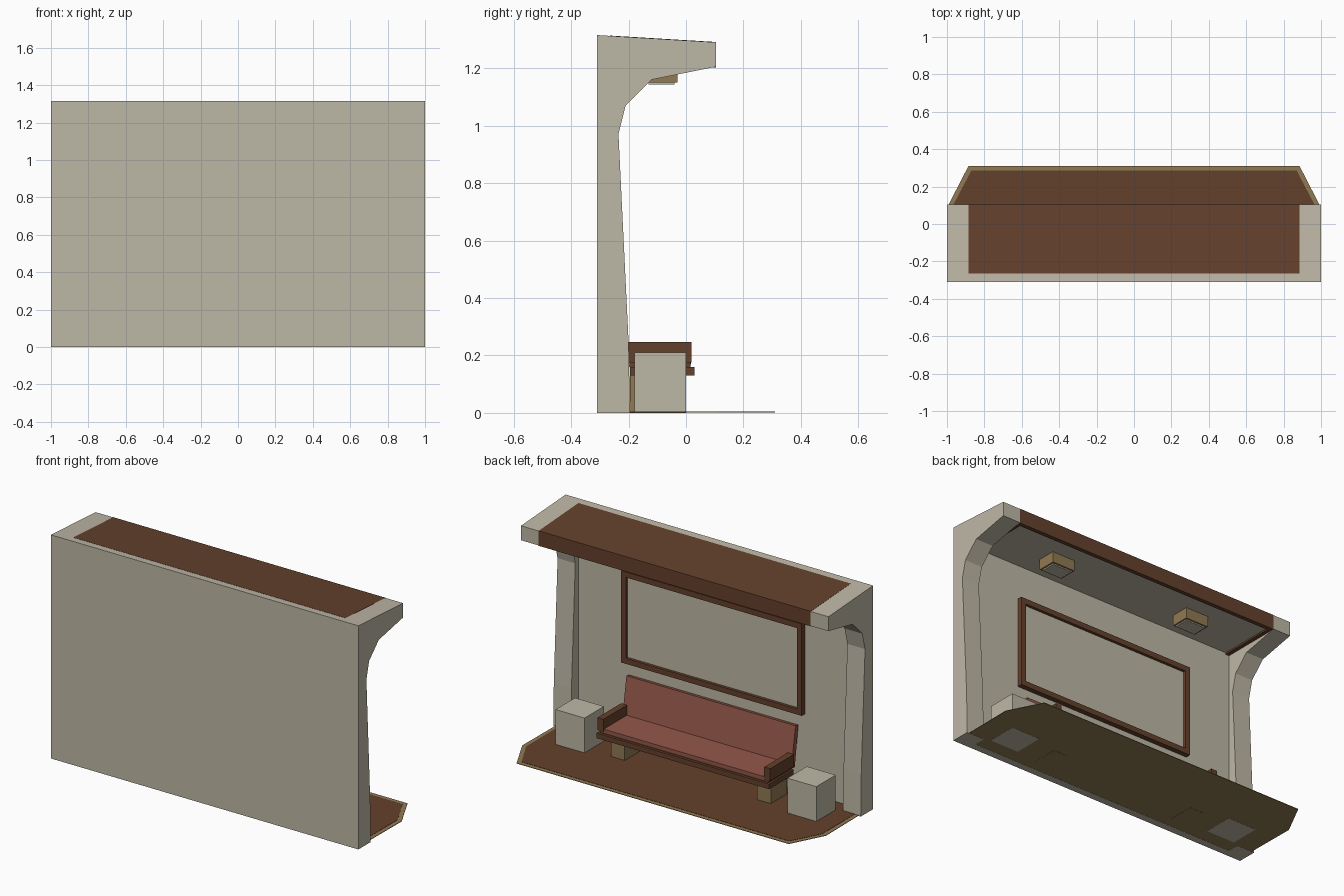
import bpy, bmesh
from mathutils import Vector

if "Cube" in bpy.data.objects:
    bpy.data.objects.remove(bpy.data.objects["Cube"])


def srgb(r, g, b):
    lin = lambda c: c / 12.92 if c <= 0.04045 else ((c + 0.055) / 1.055) ** 2.4
    return tuple(lin(v / 255) for v in (r, g, b)) + (1.0,)


def material(name, *rgb):
    m = bpy.data.materials.new(name)
    m.diffuse_color = srgb(*rgb)
    m.use_nodes = True
    m.node_tree.nodes["Principled BSDF"].inputs["Base Color"].default_value = m.diffuse_color
    return m


PALE = material("pale_plaster", 190, 184, 166)
BROWN = material("brown_wood", 100, 65, 44)
TAN = material("tan_trim", 144, 122, 83)
PINK = material("dusty_red_cushion", 148, 87, 74)


def prism(name, pts, offset, mat):
    """Closed solid from a polygon of 3D points swept along an offset."""
    bm = bmesh.new()
    face = bm.faces.new([bm.verts.new(p) for p in pts])
    ext = bmesh.ops.extrude_face_region(bm, geom=[face])
    moved = [g for g in ext["geom"] if isinstance(g, bmesh.types.BMVert)]
    bmesh.ops.translate(bm, verts=moved, vec=Vector(offset))
    bmesh.ops.recalc_face_normals(bm, faces=bm.faces)
    me = bpy.data.meshes.new(name)
    bm.to_mesh(me)
    bm.free()
    me.materials.append(mat)
    ob = bpy.data.objects.new(name, me)
    bpy.context.collection.objects.link(ob)
    return ob


def side_profile(name, yz, x0, x1, mat):
    return prism(name, [(x0, y, z) for y, z in yz], (x1 - x0, 0, 0), mat)


def box(name, x0, x1, y0, y1, z0, z1, mat):
    return side_profile(name, [(y0, z0), (y1, z0), (y1, z1), (y0, z1)], x0, x1, mat)


def slab(name, half, z0, z1, mat):
    """Flat plate from the right half of a plan outline, mirrored in x."""
    outline = half + [(-x, y) for x, y in reversed(half)]
    return prism(name, [(x, y, z0) for x, y in outline], (0, 0, z1 - z0), mat)


def pair(name, x0, x1, *rest):
    box("right_" + name, x0, x1, *rest)
    box("left_" + name, -x1, -x0, *rest)


# Side columns with curved roof brackets
INNER = 0.885
bracket = [(-0.31, 0), (-0.31, 1.315), (0.105, 1.29), (0.105, 1.205), (-0.12, 1.16),
           (-0.21, 1.07), (-0.235, 0.97), (-0.20, 0.25), (-0.195, 0)]
side_profile("right_column", bracket, INNER, 1.0, PALE)
side_profile("left_column", bracket, -1.0, -INNER, PALE)

# Rear wall between the columns
side_profile("wall", [(-0.31, 0), (-0.31, 1.315), (-0.265, 1.3123), (-0.265, 0)],
             -INNER, INNER, PALE)

# Roof slab, its lower lip and the ceiling panel
side_profile("roof", [(-0.265, 1.225), (-0.265, 1.3133), (0.105, 1.291), (0.105, 1.225)],
             -INNER, INNER, BROWN)
box("roof_front_lip", -INNER, INNER, 0.08, 0.105, 1.203, 1.225, BROWN)
pair("roof_side_lip", 0.862, INNER, -0.265, 0.08, 1.203, 1.225, BROWN)
box("ceiling", -0.862, 0.862, -0.265, 0.08, 1.213, 1.225, PALE)

# Ceiling lamps: tan housing with a pale pane below
pair("lamp_housing", 0.39, 0.54, -0.14, -0.03, 1.15, 1.213, TAN)
pair("lamp_pane", 0.40, 0.53, -0.13, -0.04, 1.143, 1.15, PALE)

# Floor with a tan edge and brown surface
slab("floor_edge", [(INNER, -0.265), (INNER, -0.197), (0.985, -0.197), (0.988, 0.11),
                    (0.885, 0.31)], 0.001, 0.004, TAN)
slab("floor_surface", [(INNER, -0.265), (INNER, -0.197), (0.962, -0.197), (0.962, 0.11),
                       (0.87, 0.285)], 0.003, 0.0055, BROWN)

# Framed board on the wall
box("board_frame_top", -0.588, 0.588, -0.265, -0.235, 0.975, 1.007, BROWN)
box("board_frame_bottom", -0.588, 0.588, -0.265, -0.235, 0.467, 0.499, BROWN)
pair("board_frame_side", 0.556, 0.588, -0.265, -0.235, 0.499, 0.975, BROWN)
box("board", -0.556, 0.556, -0.265, -0.252, 0.499, 0.975, PALE)

# Bench
pair("bench_leg", 0.43, 0.52, -0.195, -0.045, 0.0, 0.13, TAN)
box("bench_rail", -0.562, 0.562, -0.195, 0.03, 0.13, 0.16, BROWN)
box("bench_seat_base", -0.55, 0.55, -0.195, 0.015, 0.16, 0.175, BROWN)
pair("bench_arm", 0.523, 0.562, -0.20, 0.02, 0.175, 0.247, BROWN)
box("bench_cushion", -0.523, 0.523, -0.20, 0.017, 0.168, 0.188, PINK)
side_profile("bench_backrest", [(-0.225, 0.16), (-0.192, 0.16), (-0.232, 0.40), (-0.258, 0.395)],
             -0.55, 0.55, PINK)

# Square plinths beside the bench
pair("plinth", 0.66, 0.848, -0.18, 0.0, 0.0, 0.21, PALE)
